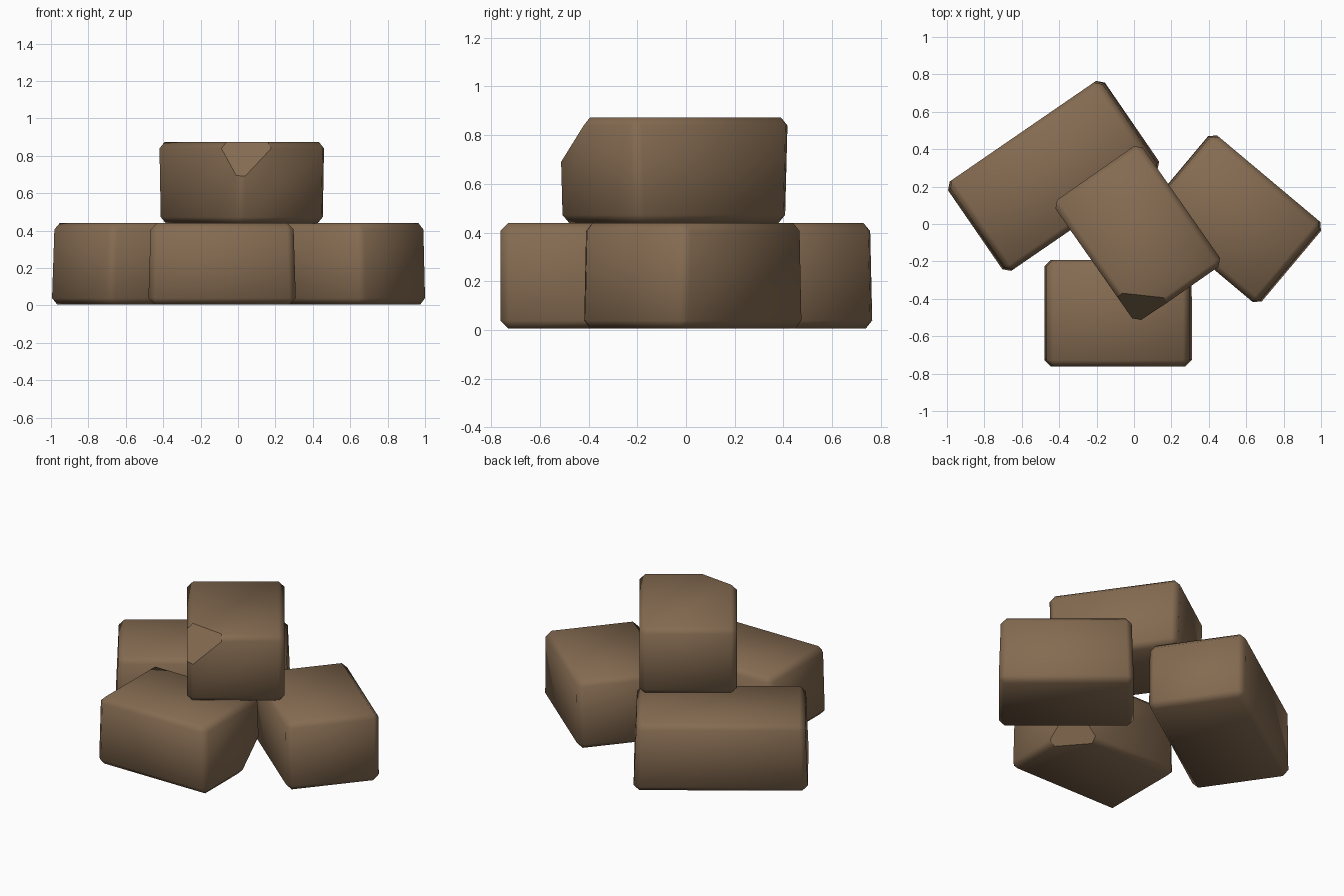
import bpy
import bmesh
from math import radians
from mathutils import Matrix, Vector

if "Cube" in bpy.data.objects:
    bpy.data.objects.remove(bpy.data.objects["Cube"], do_unlink=True)

HEIGHT = 0.435
CHAMFER = 0.034

# Single earthy brown used on every brick
brown = bpy.data.materials.new("earth_brown")
brown.use_nodes = True
colour = (0.235, 0.148, 0.083, 1)
brown.diffuse_color = colour
shader = next(n for n in brown.node_tree.nodes if n.type == "BSDF_PRINCIPLED")
shader.inputs["Base Color"].default_value = colour
shader.inputs["Roughness"].default_value = 0.9


def chip_corner(bm, length, width):
    """Slice off the lower +x +y corner and close the cut with a flat facet."""
    corner = Vector((length / 2, width / 2, -HEIGHT / 2))
    normal = Vector((1 / 0.21, 1 / 0.24, -1 / 0.22))
    point = corner - Vector((0.21, 0, 0))
    cut = bmesh.ops.bisect_plane(
        bm, geom=bm.verts[:] + bm.edges[:] + bm.faces[:],
        plane_co=point, plane_no=normal, clear_outer=True)
    rim = [e for e in cut["geom_cut"] if isinstance(e, bmesh.types.BMEdge)]
    facet = bmesh.ops.edgeloop_fill(bm, edges=rim)["faces"]
    for face in facet:
        face.smooth = False
    for edge in rim:
        edge.smooth = False


def brick(name, length, width, place, angle, flipped=False, chipped=False):
    bm = bmesh.new()
    bmesh.ops.create_cube(bm, size=1)
    bmesh.ops.scale(bm, vec=(length, width, HEIGHT), verts=bm.verts)
    # Slight taper: the ends lean in towards the top
    for v in bm.verts:
        if v.co.z > 0:
            v.co.x *= 0.965
    bmesh.ops.bevel(bm, geom=bm.edges[:], offset=CHAMFER, segments=1,
                    affect="EDGES", clamp_overlap=True)
    for face in bm.faces:
        face.smooth = True
    if chipped:
        chip_corner(bm, length, width)
    bmesh.ops.recalc_face_normals(bm, faces=bm.faces)
    turn = Matrix.Rotation(radians(angle), 4, "Z")
    if flipped:
        turn = turn @ Matrix.Rotation(radians(180), 4, "X")
    bmesh.ops.transform(bm, matrix=turn, verts=bm.verts)
    mesh = bpy.data.meshes.new(name)
    bm.to_mesh(mesh)
    bm.free()
    mesh.materials.append(brown)
    obj = bpy.data.objects.new(name, mesh)
    obj.location = place
    bpy.context.collection.objects.link(obj)
    return obj


# Three bricks on the ground, one stacked upside down on top
low = 0.005 + HEIGHT / 2
brick("front_brick", 0.79, 0.57, (-0.085, -0.477, low), 0, chipped=True)
brick("left_brick", 0.79, 0.56, (0.54, 0.028, low), -40)
brick("back_brick", 1.02, 0.58, (-0.43, 0.257, low), 34.5)
brick("top_brick", 0.79, 0.57, (0.02, -0.05, low + HEIGHT - 0.002), -55,
      flipped=True, chipped=True)
